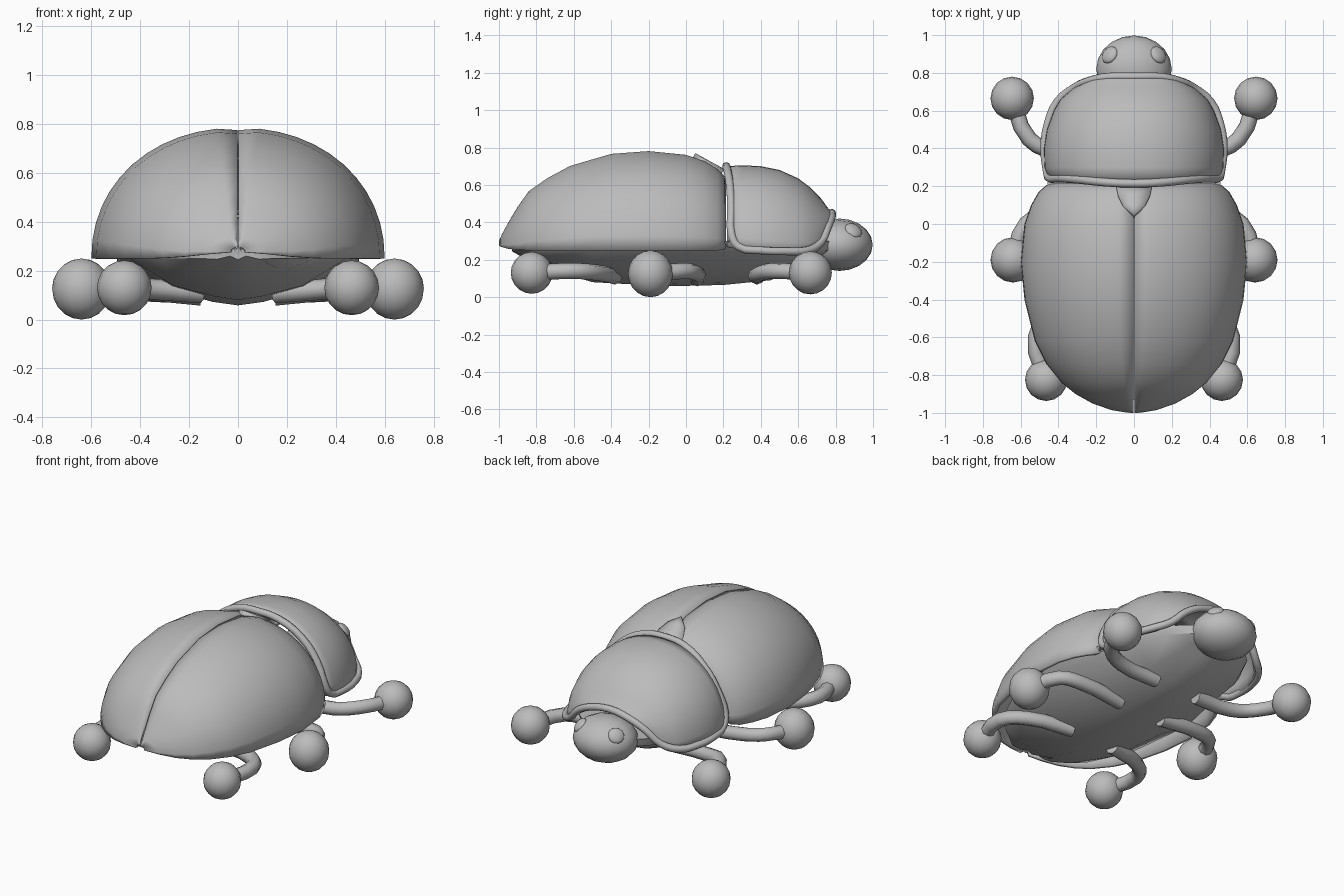
import bpy, bmesh, math
from mathutils import Vector

if "Cube" in bpy.data.objects:
    bpy.data.objects.remove(bpy.data.objects["Cube"])

shell = bpy.data.materials.new("shell grey")
shell.diffuse_color = (0.5, 0.5, 0.5, 1)
shell.use_nodes = True
shell.node_tree.nodes["Principled BSDF"].inputs["Base Color"].default_value = shell.diffuse_color


def finish(ob, angle=50):
    """Colour an object and smooth it, keeping hard edges."""
    ob.data.materials.clear()
    ob.data.materials.append(shell)
    bpy.ops.object.select_all(action='DESELECT')
    ob.select_set(True)
    bpy.context.view_layer.objects.active = ob
    bpy.ops.object.shade_smooth_by_angle(angle=math.radians(angle))
    return ob


def mesh_object(name, bm):
    me = bpy.data.meshes.new(name)
    bm.to_mesh(me)
    bm.free()
    ob = bpy.data.objects.new(name, me)
    bpy.context.collection.objects.link(ob)
    return ob


def half_dome(name, sections, gap, dip, merge, thickness, steps=12):
    """Loft quarter-ellipse sections (y, half width, base z, top z), then mirror."""
    bm = bmesh.new()
    rows = []
    for y, w, z0, z1 in sections:
        row = []
        for j in range(steps + 1):
            a = math.pi / 2 * j / steps
            x = max(w * math.cos(a) ** 0.95, gap)
            z = z0 + (z1 - z0) * math.sin(a) ** 0.95
            row.append(bm.verts.new((x, y, z - (dip if j == steps else 0))))
        rows.append(row)
    for a, b in zip(rows, rows[1:]):
        for j in range(steps):
            bm.faces.new((a[j], b[j], b[j + 1], a[j + 1]))
    ob = mesh_object(name, bm)
    finish(ob)
    mir = ob.modifiers.new("mirror", 'MIRROR')
    mir.use_mirror_merge = merge
    sol = ob.modifiers.new("thickness", 'SOLIDIFY')
    sol.thickness = thickness
    sol.offset = -1
    return ob


def tube(name, points, radius, cyclic=False):
    cu = bpy.data.curves.new(name, 'CURVE')
    cu.dimensions = '3D'
    cu.bevel_depth = radius
    cu.bevel_resolution = 2
    cu.use_fill_caps = True
    cu.resolution_u = 3
    sp = cu.splines.new('BEZIER')
    sp.bezier_points.add(len(points) - 1)
    for bp, p in zip(sp.bezier_points, points):
        bp.co = p
        bp.handle_left_type = bp.handle_right_type = 'AUTO'
    sp.use_cyclic_u = cyclic
    ob = bpy.data.objects.new(name, cu)
    bpy.context.collection.objects.link(ob)
    bpy.ops.object.select_all(action='DESELECT')
    ob.select_set(True)
    bpy.context.view_layer.objects.active = ob
    bpy.ops.object.convert(target='MESH')
    return finish(bpy.context.object)


def ball(name, loc, radii, seg=16, rings=10, rot=(0, 0, 0)):
    bpy.ops.mesh.primitive_uv_sphere_add(segments=seg, ring_count=rings, radius=1,
                                         location=loc, rotation=rot)
    ob = bpy.context.object
    ob.name = name
    ob.scale = radii
    return finish(ob)


# Wing cases: two mirrored shells with a seam between them
half_dome("wing_cases", [
    (-1.0, 0.03, 0.275, 0.30), (-0.985, 0.12, 0.268, 0.335), (-0.95, 0.22, 0.258, 0.40),
    (-0.9, 0.31, 0.252, 0.485), (-0.84, 0.385, 0.25, 0.57), (-0.74, 0.465, 0.25, 0.64),
    (-0.62, 0.525, 0.25, 0.705), (-0.4, 0.58, 0.25, 0.77), (-0.2, 0.60, 0.25, 0.785),
    (0.0, 0.58, 0.25, 0.765), (0.1, 0.545, 0.25, 0.73), (0.17, 0.505, 0.25, 0.69),
    (0.205, 0.465, 0.255, 0.65), (0.215, 0.43, 0.27, 0.60), (0.215, 0.2, 0.3, 0.4)],
    gap=0.003, dip=0.01, merge=False, thickness=0.02)

# Neck shield with its raised rim
half_dome("neck_shield", [
    (0.22, 0.45, 0.27, 0.70), (0.3, 0.475, 0.25, 0.705), (0.4, 0.478, 0.24, 0.70),
    (0.5, 0.462, 0.235, 0.68), (0.6, 0.425, 0.235, 0.635), (0.66, 0.39, 0.24, 0.59),
    (0.72, 0.32, 0.28, 0.53), (0.76, 0.24, 0.36, 0.475), (0.785, 0.14, 0.42, 0.455),
    (0.79, 0.04, 0.44, 0.45)],
    gap=0.0, dip=0, merge=True, thickness=0.02)
side = [(0.14, 0.22, 0.685), (0.29, 0.235, 0.60), (0.395, 0.243, 0.47), (0.452, 0.245, 0.33),
        (0.462, 0.28, 0.27), (0.475, 0.4, 0.25), (0.457, 0.53, 0.245), (0.405, 0.65, 0.25),
        (0.32, 0.72, 0.29), (0.24, 0.757, 0.37), (0.14, 0.778, 0.425)]
rim = [(0, 0.215, 0.70)] + side + [(0, 0.78, 0.45)] + [(-x, y, z) for x, y, z in reversed(side)]
tube("neck_shield_rim", rim, 0.022, cyclic=True)

# Small wedge plate at the front of the seam
bm = bmesh.new()
outline = [(-0.095, 0.2), (-0.085, 0.15), (-0.06, 0.1), (0, 0.05),
           (0.06, 0.1), (0.085, 0.15), (0.095, 0.2)]
top = [bm.verts.new((x, y, 0.77 - 0.55 * (y - 0.05) - 1.2 * x * x)) for x, y in outline]
mid = [bm.verts.new((0, y, 0.77 - 0.55 * (y - 0.05))) for y in (0.1, 0.15, 0.2)]
for f in ((top[2], top[3], mid[0]), (top[3], top[4], mid[0]),
          (top[1], top[2], mid[0], mid[1]), (mid[0], top[4], top[5], mid[1]),
          (top[0], top[1], mid[1], mid[2]), (mid[1], top[5], top[6], mid[2])):
    bm.faces.new(f)
wedge = finish(mesh_object("wedge_plate", bm))
sol = wedge.modifiers.new("thickness", 'SOLIDIFY')
sol.thickness = 0.04
sol.offset = -1

# Belly: low keel that closes the underside
bm = bmesh.new()
rings = []
for y, w, zb in ((-0.93, 0.16, 0.245), (-0.8, 0.34, 0.17), (-0.5, 0.48, 0.08), (-0.1, 0.53, 0.058),
                 (0.2, 0.46, 0.065), (0.45, 0.42, 0.09), (0.65, 0.32, 0.16), (0.77, 0.18, 0.24)):
    prof = [(-1, 0.30), (-0.92, 0.25), (-0.55, zb + 0.35 * (0.25 - zb)), (-0.2, zb + 0.015), (0, zb)]
    prof += [(-a, z) for a, z in reversed(prof[:-1])]
    rings.append([bm.verts.new((a * w, y, z)) for a, z in prof])
for a, b in zip(rings, rings[1:]):
    for j in range(len(a)):
        k = (j + 1) % len(a)
        bm.faces.new((a[j], a[k], b[k], b[j]))
bm.faces.new(rings[0])
bm.faces.new(rings[-1])
bmesh.ops.recalc_face_normals(bm, faces=bm.faces)
finish(mesh_object("belly", bm), 40)

# Head
ball("head", (0, 0.82, 0.28), (0.2, 0.178, 0.14), 16, 10, (math.pi / 2, 0, 0)).scale = (0.2, 0.14, 0.178)

# Eyes, legs and round feet on both sides
legs = {
    "front": ([(0.15, 0.38, 0.11), (0.42, 0.385, 0.12), (0.555, 0.45, 0.14), (0.645, 0.665, 0.13)], 0.115),
    "middle": ([(0.15, 0.06, 0.10), (0.46, 0.05, 0.13), (0.57, 0.0, 0.14), (0.64, -0.19, 0.125)], 0.12),
    "rear": ([(0.15, -0.38, 0.11), (0.42, -0.47, 0.13), (0.52, -0.6, 0.14), (0.465, -0.825, 0.13)], 0.112),
}
for s, label in ((1, "right"), (-1, "left")):
    n = Vector((0.6 * s, 0.45, 0.65))
    ball(f"{label}_eye", (0.128 * s, 0.895, 0.355), (0.05, 0.05, 0.025), 12, 8,
         n.to_track_quat('Z', 'Y').to_euler())
    for part, (path, r) in legs.items():
        pts = [(s * x, y, z) for x, y, z in path]
        tube(f"{label}_{part}_leg", pts, 0.043)
        ball(f"{label}_{part}_foot", pts[-1], (r, r, r if part != "middle" else 0.125))
